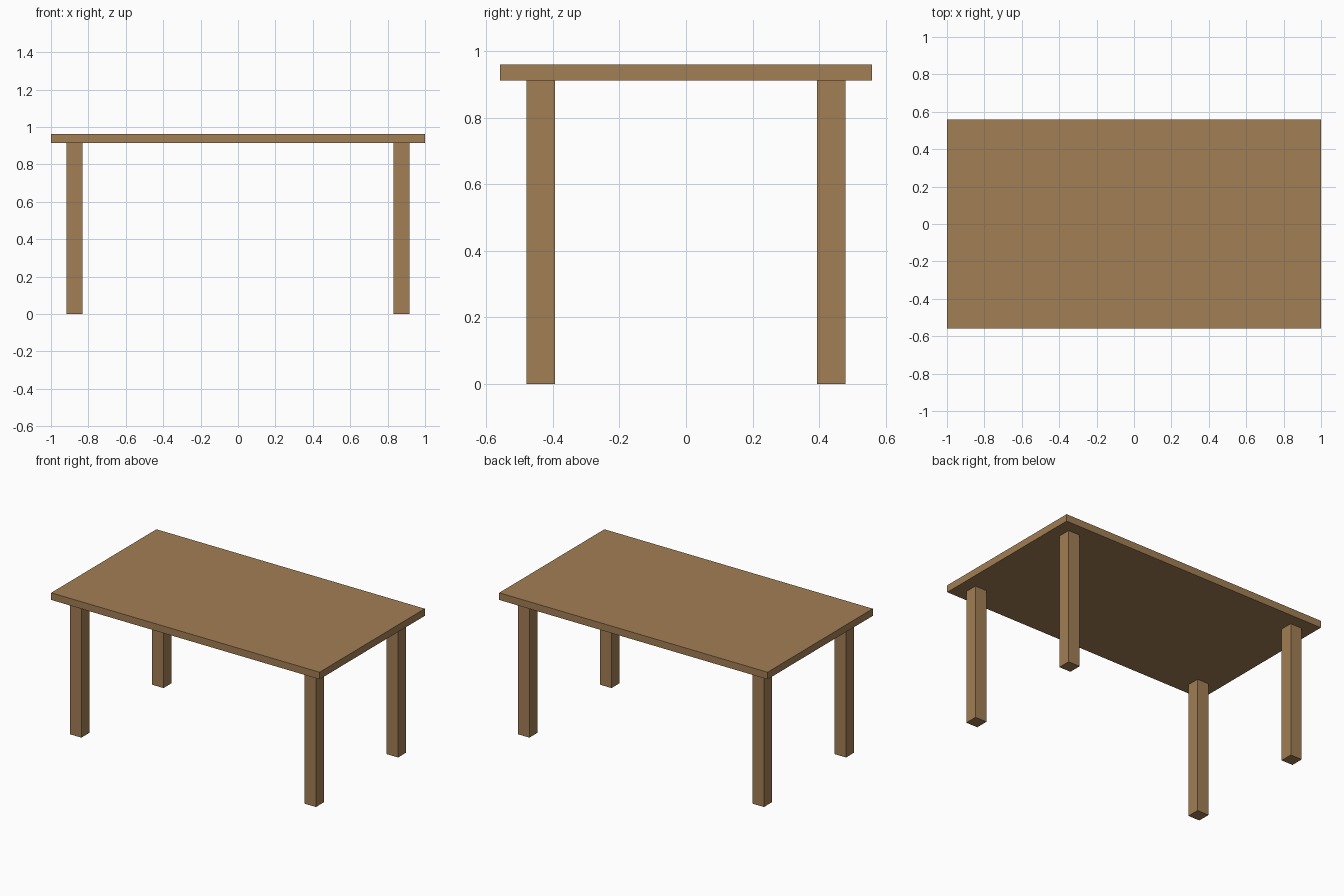
import bpy

if "Cube" in bpy.data.objects:
    bpy.data.objects.remove(bpy.data.objects["Cube"])

wood = bpy.data.materials.new("wood")
wood.diffuse_color = (0.36, 0.21, 0.09, 1)
wood.use_nodes = True
wood.node_tree.nodes["Principled BSDF"].inputs["Base Color"].default_value = wood.diffuse_color


def box(name, centre, size):
    bpy.ops.mesh.primitive_cube_add(size=1, location=centre)
    obj = bpy.context.object
    obj.name = name
    obj.scale = size
    bpy.ops.object.transform_apply(location=False, rotation=False, scale=True)
    obj.data.materials.append(wood)
    return obj


TOP_Z, UNDER_Z = 0.961, 0.913

# Table top
box("table_top", (0, 0, (TOP_Z + UNDER_Z) / 2), (2, 1.12, TOP_Z - UNDER_Z))

# Four square legs, inset from the corners
for side, sx in (("left", -1), ("right", 1)):
    for end, sy in (("front", -1), ("back", 1)):
        box(f"{end}_{side}_leg", (sx * 0.874, sy * 0.437, UNDER_Z / 2),
            (0.086, 0.086, UNDER_Z))
